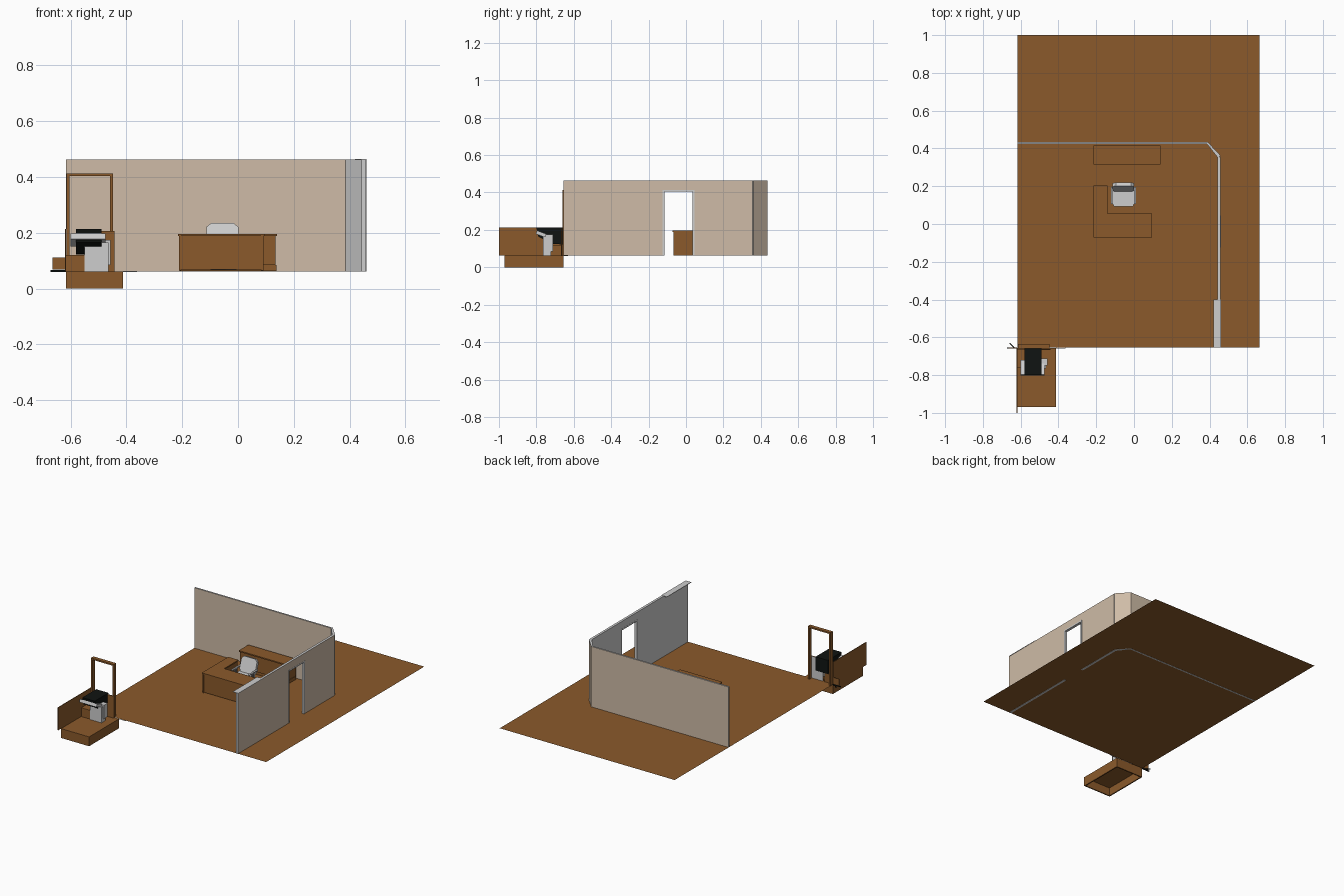
import bpy, bmesh, math
from mathutils import Matrix, Vector

if "Cube" in bpy.data.objects:
    bpy.data.objects.remove(bpy.data.objects["Cube"])


def material(name, rgb):
    m = bpy.data.materials.new(name)
    m.diffuse_color = (*rgb, 1)
    m.use_nodes = True
    m.node_tree.nodes["Principled BSDF"].inputs["Base Color"].default_value = m.diffuse_color
    return m


BROWN = material("brown wood", (0.258, 0.102, 0.024))
BEIGE = material("beige paint", (0.62, 0.50, 0.385))
GREY = material("light grey", (0.61, 0.61, 0.61))
DARK = material("mid grey", (0.20, 0.20, 0.20))
BLACK = material("black", (0.005, 0.007, 0.006))


def finish(name, bm, mats, rule=None, matrix=None):
    if matrix:
        bm.transform(matrix)
    bmesh.ops.recalc_face_normals(bm, faces=bm.faces)
    if rule:
        for f in bm.faces:
            f.material_index = rule(f.normal)
    me = bpy.data.meshes.new(name)
    bm.to_mesh(me)
    bm.free()
    for m in mats:
        me.materials.append(m)
    ob = bpy.data.objects.new(name, me)
    bpy.context.collection.objects.link(ob)
    return ob


def prism(name, pts, a, b, mats, rule=None, axis='z', matrix=None):
    """Extrude a 2D outline from a to b: 'z' uses xy, 'x' uses yz, 'y' uses xz."""
    place = {'z': lambda p, t: (p[0], p[1], t),
             'x': lambda p, t: (t, p[0], p[1]),
             'y': lambda p, t: (p[0], t, p[1])}[axis]
    bm = bmesh.new()
    lo = [bm.verts.new(place(p, a)) for p in pts]
    hi = [bm.verts.new(place(p, b)) for p in pts]
    bm.faces.new(lo[::-1])
    bm.faces.new(hi)
    n = len(pts)
    for i in range(n):
        bm.faces.new((lo[i], lo[(i + 1) % n], hi[(i + 1) % n], hi[i]))
    return finish(name, bm, mats, rule, matrix)


def box(name, x0, x1, y0, y1, z0, z1, mat, rule=None):
    mats = mat if isinstance(mat, list) else [mat]
    return prism(name, [(x0, y0), (x1, y0), (x1, y1), (x0, y1)], z0, z1, mats, rule)


# Floor sheet
F, TOP = 0.063, 0.463
bm = bmesh.new()
bm.faces.new([bm.verts.new(p) for p in
              ((-0.617, -0.655, F), (0.665, -0.655, F), (0.665, 1, F), (-0.617, 1, F))])
finish("floor", bm, [BROWN])

# Walls: beige outside, grey edges, and grey inside on the right and corner walls
W0 = F - 0.001
paint = [BEIGE, GREY]
outer = lambda n: 0 if n.x > 0.5 else 1
box("back_wall", -0.617, 0.39, 0.424, 0.435, W0, TOP, paint,
    lambda n: 0 if abs(n.y) > 0.9 else 1)
prism("corner_wall", [(0.386, 0.424), (0.39, 0.435), (0.46, 0.36), (0.443, 0.352)],
      W0, TOP, paint, outer)
box("right_wall_rear", 0.443, 0.459, 0.045, 0.356, W0, TOP, paint, outer)
box("right_wall_front", 0.443, 0.459, -0.655, -0.125, W0, TOP, paint, outer)
box("right_wall_lintel", 0.443, 0.459, -0.125, 0.045, 0.413, TOP, paint, outer)
box("wall_ledge", 0.42, 0.461, -0.655, -0.40, TOP - 0.002, TOP + 0.001, GREY)

# Doorway lining
box("doorway_jamb_front", 0.442, 0.460, -0.125, -0.116, F, 0.413, GREY)
box("doorway_jamb_rear", 0.442, 0.460, 0.036, 0.045, F, 0.413, GREY)
box("doorway_head", 0.442, 0.460, -0.125, 0.045, 0.404, 0.413, GREY)

# L-shaped desk with panels set in under the top
prism("desk_top", [(-0.215, -0.072), (0.095, -0.072), (0.095, 0.055), (-0.14, 0.055),
                   (-0.14, 0.205), (-0.215, 0.205)], 0.188, 0.196, [BROWN])
box("desk_front_panel", -0.208, 0.09, -0.066, -0.058, 0.068, 0.188, BROWN)
box("desk_right_panel", 0.082, 0.092, -0.068, 0.05, 0.064, 0.188, BROWN)
box("desk_left_panel", -0.212, -0.204, -0.068, 0.2, 0.064, 0.188, BROWN)
box("desk_return_cabinet", -0.204, -0.145, 0.07, 0.2, 0.068, 0.188, BROWN)

# Low cabinet along the back wall
box("cabinet_body", -0.21, 0.135, 0.322, 0.412, 0.085, 0.188, BROWN)
box("cabinet_plinth", -0.21, 0.138, 0.332, 0.412, F, 0.085, BROWN)
box("cabinet_top", -0.215, 0.14, 0.315, 0.415, 0.188, 0.196, BROWN)

# Office chair behind the desk
CX, CY = -0.056, 0.15
prism("chair_seat", [(CX - 0.05, 0.092), (CX + 0.05, 0.092), (CX + 0.056, 0.105),
                     (CX + 0.056, 0.18), (CX - 0.056, 0.18), (CX - 0.056, 0.105)],
      0.125, 0.143, [GREY])
tilt = Matrix.Translation((CX, 0.178, 0.138)) @ Matrix.Rotation(math.radians(-18), 4, 'X')
prism("chair_back", [(-0.045, 0), (0.045, 0), (0.057, 0.02), (0.057, 0.085),
                     (0.04, 0.1), (-0.04, 0.1), (-0.057, 0.085), (-0.057, 0.02)],
      -0.007, 0.012, [GREY], axis='y', matrix=tilt)
for s, side in ((-1, "left"), (1, "right")):
    xa, xb = sorted((CX + s * 0.056, CX + s * 0.067))
    box(side + "_armrest", xa, xb, 0.105, 0.195, 0.168, 0.175, GREY)
    box(side + "_arm_post", xa, xb, 0.135, 0.15, 0.128, 0.168, DARK)
box("chair_column", CX - 0.007, CX + 0.007, CY - 0.007, CY + 0.007, 0.075, 0.125, DARK)
for i in range(5):
    m = Matrix.Translation((CX, CY, 0)) @ Matrix.Rotation(i * math.tau / 5, 4, 'Z')
    prism("chair_foot", [(0, -0.004), (0.05, -0.004), (0.05, 0.004), (0, 0.004)],
          0.066, 0.076, [DARK], matrix=m)

# Hollow platform in front of the floor's left corner
X0, X1, Y0, Y1, P = -0.617, -0.412, -0.97, -0.656, 0.062
box("platform_top", X0, X1, Y0, Y1, P - 0.008, P, BROWN)
for i, (a, b) in enumerate(((X0, X0 + 0.008), (X1 - 0.008, X1))):
    box("platform_side", a, b, Y0, Y1, 0, P - 0.008, BROWN)
for a, b in ((Y0, Y0 + 0.008), (Y1 - 0.008, Y1)):
    box("platform_end", X0 + 0.008, X1 - 0.008, a, b, 0, P - 0.008, BROWN)
box("upright_panel", -0.621, -0.617, -1.0, -0.656, 0.062, 0.213, BROWN)

# Loose door frame standing on the platform edge
box("door_frame_left_post", -0.615, -0.604, -0.66, -0.635, F, 0.413, BROWN)
box("door_frame_right_post", -0.459, -0.448, -0.66, -0.635, F, 0.413, BROWN)
box("door_frame_head", -0.604, -0.459, -0.66, -0.635, 0.403, 0.413, BROWN)

# Stored furniture parts on the platform
box("stored_box", -0.616, -0.55, -0.76, -0.662, P, 0.12, BROWN)
box("stored_panel", -0.54, -0.442, -0.668, -0.662, P, 0.207, [BROWN, GREY],
    lambda n: 1 if n.y > 0.5 else 0)
prism("black_case", [(-0.80, 0.213), (-0.656, 0.213), (-0.656, 0.122), (-0.72, 0.126),
                     (-0.79, 0.165)], -0.58, -0.49, [BLACK], axis='x')
prism("stored_chair_back", [(-0.803, 0.178), (-0.725, 0.15), (-0.72, 0.168), (-0.797, 0.197)],
      -0.6, -0.475, [GREY], axis='x')
prism("stored_chair_seat", [(-0.765, P), (-0.722, P), (-0.718, 0.165), (-0.765, 0.165)],
      -0.55, -0.465, [GREY], axis='x')
box("stored_chair_arm", -0.49, -0.457, -0.75, -0.712, 0.085, 0.175, GREY)

# Small flat offcuts beside the platform
box("side_plate", -0.665, -0.621, -0.658, -0.654, 0.068, 0.112, BROWN)
box("black_strip", -0.672, -0.617, -0.66, -0.654, 0.06, 0.066, BLACK)
prism("black_diagonal_strip", [(-0.662, -0.632), (-0.656, -0.630), (-0.63, -0.654),
                               (-0.636, -0.656)], 0.06, 0.066, [BLACK])
box("grey_strip", -0.412, -0.362, -0.658, -0.655, 0.06, 0.0625, GREY)
